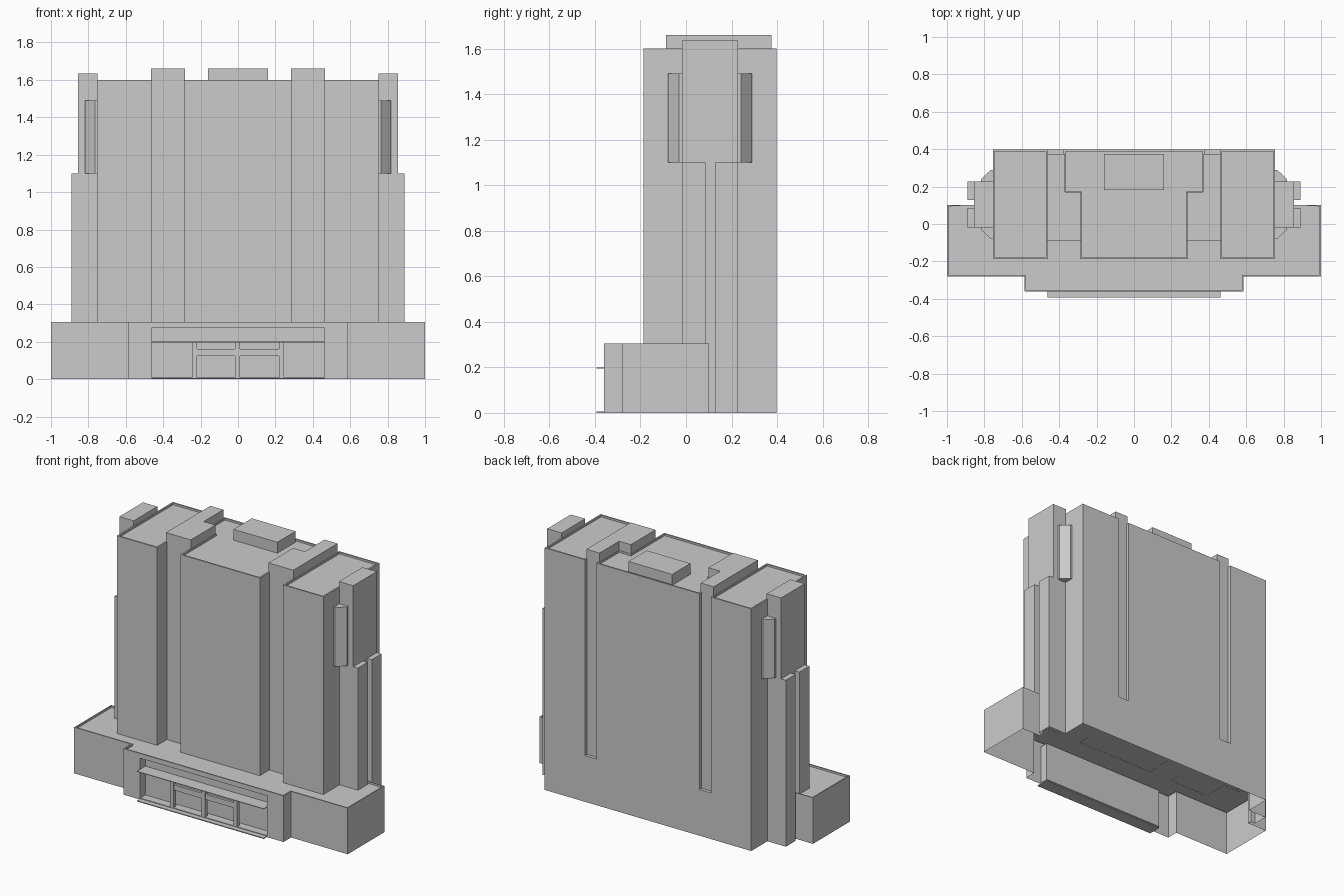
import bpy, bmesh

if "Cube" in bpy.data.objects:
    bpy.data.objects.remove(bpy.data.objects["Cube"])


def finish(bm, name):
    me = bpy.data.meshes.new(name)
    bm.to_mesh(me)
    bm.free()
    ob = bpy.data.objects.new(name, me)
    bpy.context.collection.objects.link(ob)
    return ob


def prism(pts, z0, z1, rim=0.0, drop=0.012, closed=False, skip=()):
    """Upright prism from a plan outline; optional parapet rim, open bottom, skipped walls."""
    n = len(pts)
    bm = bmesh.new()
    lo = [bm.verts.new((x, y, z0)) for x, y in pts]
    hi = [bm.verts.new((x, y, z1)) for x, y in pts]
    for i in range(n):
        j = (i + 1) % n
        if i not in skip:
            bm.faces.new((lo[i], lo[j], hi[j], hi[i]))
    top = bm.faces.new(hi)
    if closed:
        bm.faces.new(lo[::-1])
    area = sum(pts[i - 1][0] * pts[i][1] - pts[i][0] * pts[i - 1][1] for i in range(n))
    if area < 0:
        bmesh.ops.reverse_faces(bm, faces=bm.faces[:])
    bm.normal_update()
    if rim:
        bmesh.ops.inset_region(bm, faces=[top], thickness=rim, use_even_offset=True)
        new = bmesh.ops.extrude_discrete_faces(bm, faces=[top])["faces"][0]
        for v in new.verts:
            v.co.z -= drop
    return bm


def rect(x0, x1, y0, y1):
    return [(x0, y0), (x1, y0), (x1, y1), (x0, y1)]


def solid(name, x0, x1, y0, y1, z0, z1):
    return finish(prism(rect(x0, x1, y0, y1), z0, z1, closed=True), name)


def both_sides(name, pts, z0, z1, **kw):
    for side, s in (("right", 1), ("left", -1)):
        finish(prism([(s * x, y) for x, y in pts], z0, z1, **kw), f"{name}_{side}")


def symmetric(half):
    """Complete a right-half outline by mirroring it in x."""
    return half + [(-x, y) for x, y in reversed(half)]


H = 0.305    # podium height
Z = 0.292    # upper masses start just inside the podium roof

# Podium: open-bottomed hall with a parapet and a recessed entrance in the front
outline = symmetric([(0.585, -0.36), (0.585, -0.282), (1, -0.282), (1, 0.102), (0.855, 0.102)])
bm = prism(outline, 0, H, rim=0.008, skip=(4,))
front = min(bm.faces, key=lambda f: (f.normal.y, f.calc_center_median().y)
            if f.normal.y < -0.9 and f.calc_center_median().y < -0.35 else (9, 9))
bmesh.ops.inset_individual(bm, faces=[front], thickness=0.05)
for v in front.verts:
    v.co.x = 0.463 if v.co.x > 0 else -0.463
    v.co.z = 0.273 if v.co.z > 0.15 else 0.01
back = bmesh.ops.extrude_discrete_faces(bm, faces=[front])["faces"][0]
for v in back.verts:
    v.co.y = -0.305
finish(bm, "podium")

# Entrance step, canopy, posts and crossbar
solid("entrance_step", -0.463, 0.463, -0.393, -0.305, 0, 0.006)
solid("entrance_canopy", -0.463, 0.463, -0.393, -0.305, 0.196, 0.2)
for i, x in enumerate((-0.233, -0.003, 0.233)):
    solid(f"entrance_post_{i + 1}", x - 0.013, x + 0.013, -0.36, -0.335, 0.004, 0.196)
solid("entrance_crossbar", -0.23, 0.23, -0.355, -0.338, 0.125, 0.16)

# Lower rear storey under the tower
rear = symmetric([(0.855, 0.102), (0.855, 0.127), (0.89, 0.127), (0.89, 0.228),
                  (0.755, 0.228), (0.755, 0.397)])
finish(prism(rear, 0, H, skip=(len(rear) - 1,)), "rear_ground_storey")

# Main tower masses with parapets
both_sides("wing_tower", rect(0.46, 0.755, -0.187, 0.397), Z, 1.6, rim=0.01)
finish(prism(symmetric([(0.29, -0.187), (0.29, 0.163), (0.377, 0.163), (0.377, 0.397)]),
             Z, 1.6, rim=0.01), "centre_tower")

# Taller link shafts between centre and wings, set back front and rear
both_sides("link_shaft", [(0.284, -0.087), (0.465, -0.087), (0.465, 0.375),
                          (0.37, 0.375), (0.37, 0.17), (0.284, 0.17)], Z, 1.66, closed=True)
solid("roof_plant_room", -0.16, 0.16, 0.183, 0.373, 1.585, 1.66)

# Side stair cores, their lower fins and the chamfered bays
both_sides("side_core", rect(0.75, 0.855, -0.018, 0.228), Z, 1.635)
both_sides("side_fin_front", rect(0.85, 0.89, -0.018, 0.085), Z, 1.1)
both_sides("side_fin_rear", rect(0.85, 0.89, 0.127, 0.228), Z, 1.1)
for label, m in (("front", lambda y: y), ("rear", lambda y: 0.21 - y)):
    bay = [(0.75, -0.08), (0.765, -0.08), (0.817, -0.031), (0.817, -0.018), (0.75, -0.018)]
    both_sides(f"side_bay_{label}", [(x, m(y)) for x, y in bay], 1.1, 1.49, closed=True)
